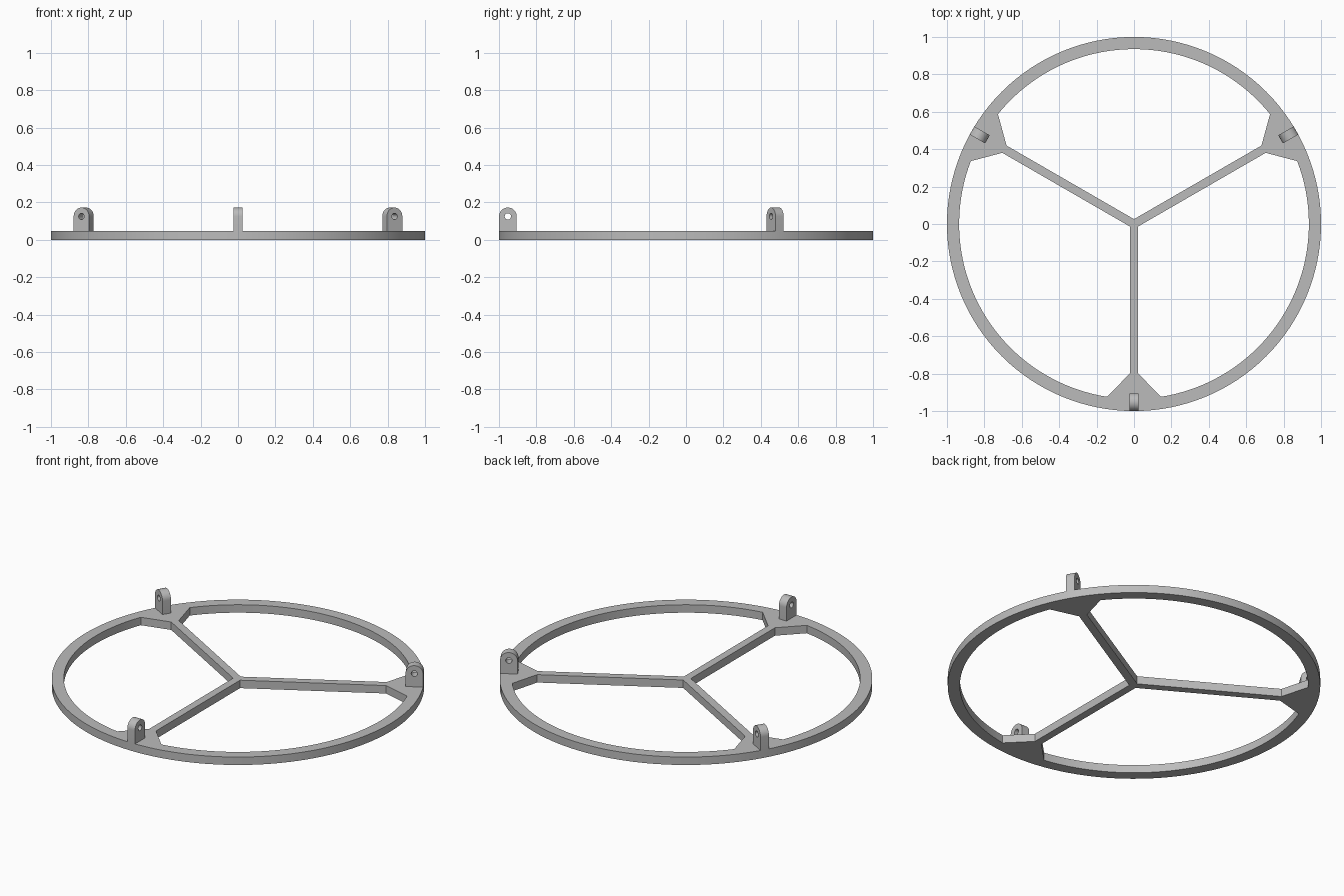
import bpy, bmesh
from math import sin, cos, asin, pi, radians
from mathutils import Matrix, Vector

cube = bpy.data.objects.get("Cube")
if cube:
    bpy.data.objects.remove(cube)

PLATE_H = 0.047
INNER_R = 0.935
SPOKE_HALF = 0.0225
ARMS = [radians(a) for a in (-90, 30, 150)]

grey = bpy.data.materials.new("grey_plastic")
grey.use_nodes = True
colour = (0.5, 0.5, 0.5, 1)
grey.diffuse_color = colour
grey.node_tree.nodes["Principled BSDF"].inputs["Base Color"].default_value = colour


def arc(radius, start, end, steps, cx=0, cy=0):
    return [(cx + radius * cos(start + (end - start) * i / steps),
             cy + radius * sin(start + (end - start) * i / steps))
            for i in range(steps + 1)]


def extruded_profile(name, loops, thickness, matrix):
    """Fill an outline with holes, extrude it both ways and place it."""
    curve = bpy.data.curves.new(name, 'CURVE')
    curve.dimensions = '2D'
    curve.fill_mode = 'BOTH'
    curve.extrude = thickness / 2
    for loop in loops:
        spline = curve.splines.new('POLY')
        spline.points.add(len(loop) - 1)
        for point, (x, y) in zip(spline.points, loop):
            point.co = (x, y, 0, 1)
        spline.use_cyclic_u = True
    source = bpy.data.objects.new(name + "_profile", curve)
    bpy.context.collection.objects.link(source)
    bpy.context.view_layer.update()
    mesh = bpy.data.meshes.new_from_object(
        source.evaluated_get(bpy.context.evaluated_depsgraph_get()))
    bpy.data.objects.remove(source)
    bm = bmesh.new()
    bm.from_mesh(mesh)
    bmesh.ops.remove_doubles(bm, verts=bm.verts, dist=0.0001)
    bmesh.ops.recalc_face_normals(bm, faces=bm.faces)
    bm.to_mesh(mesh)
    bm.free()
    mesh.name = name
    mesh.materials.clear()
    mesh.materials.append(grey)
    obj = bpy.data.objects.new(name, mesh)
    obj.matrix_world = matrix
    bpy.context.collection.objects.link(obj)
    bpy.ops.object.select_all(action='DESELECT')
    obj.select_set(True)
    bpy.context.view_layer.objects.active = obj
    bpy.ops.object.shade_smooth_by_angle(angle=radians(30))
    return obj


# Ring, three spokes and gussets: a disc with three openings
def opening(angle):
    along = Vector((cos(angle), sin(angle)))
    side = Vector((-sin(angle), cos(angle)))
    after = angle + 2 * pi / 3
    along2 = Vector((cos(after), sin(after)))
    side2 = Vector((sin(after), -cos(after)))
    gusset = asin(0.145 / INNER_R)
    hub = Vector((cos(angle + pi / 3), sin(angle + pi / 3))) * SPOKE_HALF / sin(pi / 3)
    return ([tuple(hub), tuple(along * 0.8 + side * SPOKE_HALF)]
            + arc(INNER_R, angle + gusset, after - gusset, 40)
            + [tuple(along2 * 0.8 + side2 * SPOKE_HALF)])


rim = arc(1, 0, 2 * pi, 128)[:-1]
extruded_profile("wheel_frame", [rim] + [opening(a) for a in ARMS], PLATE_H,
                 Matrix.Translation((0, 0, PLATE_H / 2)))

# Upright lugs with rounded tops and a pin hole
LUG_R, LUG_X, HOLE_Z = 0.0475, 0.9525, 0.125
lug = ([(LUG_X - LUG_R, PLATE_H), (LUG_X + LUG_R, PLATE_H)]
       + arc(LUG_R, 0, pi, 20, LUG_X, HOLE_Z))
hole = arc(0.017, 0, 2 * pi, 24, LUG_X, HOLE_Z)[:-1]
for name, a in zip(("front_lug", "left_lug", "right_lug"), ARMS):
    # profile x runs outward, profile y runs up
    turn = Matrix(((cos(a), 0, sin(a), 0), (sin(a), 0, -cos(a), 0),
                   (0, 1, 0, 0), (0, 0, 0, 1)))
    extruded_profile(name, [lug, hole], 0.05, turn)
